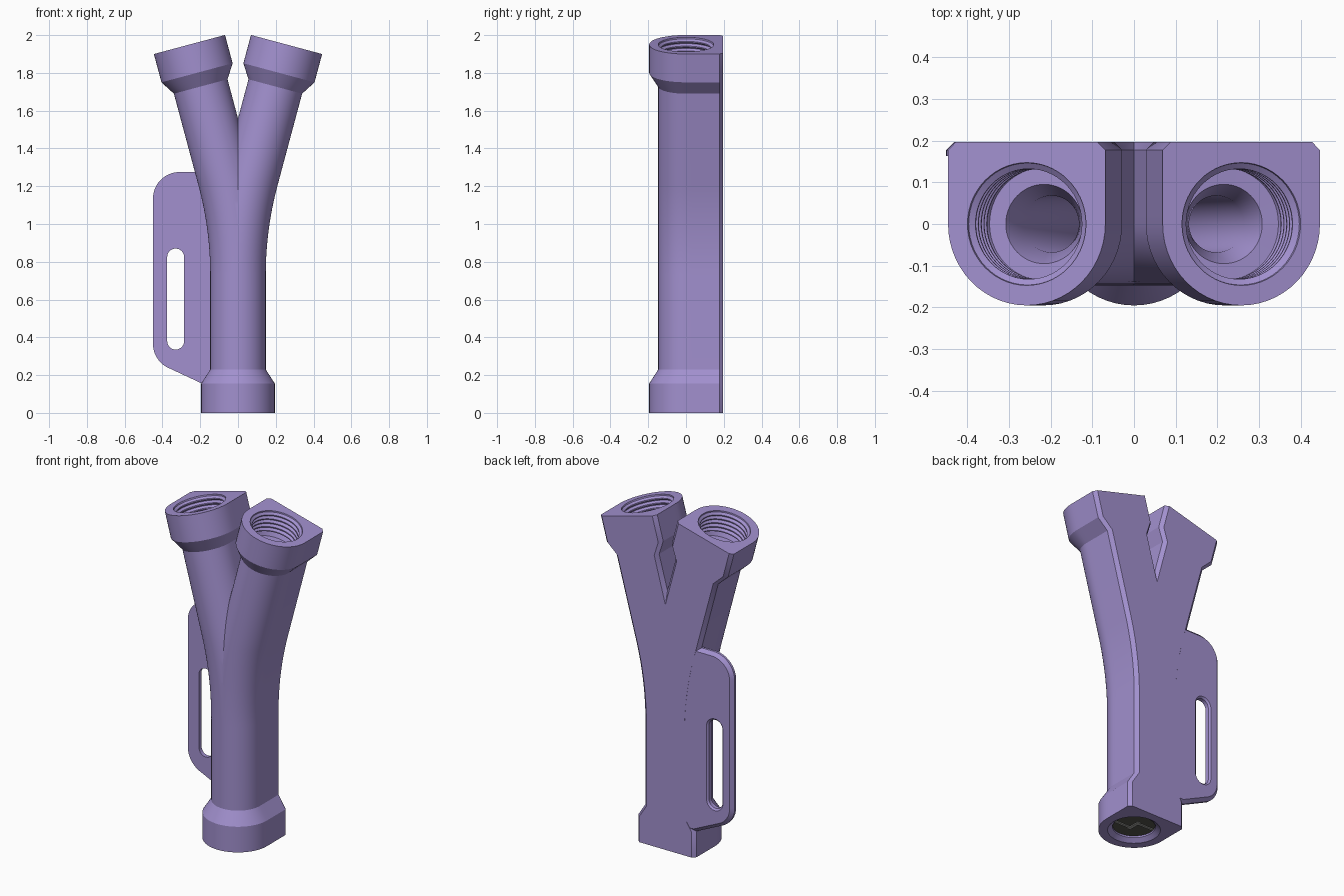
import bpy, bmesh, math
from mathutils import Matrix, Vector

if "Cube" in bpy.data.objects:
    bpy.data.objects.remove(bpy.data.objects["Cube"])

BACK = 0.197            # flat rear plane
CH = 0.02               # rear edge chamfer
TILT = math.radians(15)
STRAIGHT, BEND_R = 0.731, 1.975
BEND = BEND_R * TILT
LENGTH = STRAIGHT + BEND + 0.733


def material(name, rgb):
    m = bpy.data.materials.new(name)
    m.diffuse_color = (*rgb, 1)
    m.use_nodes = True
    m.node_tree.nodes["Principled BSDF"].inputs["Base Color"].default_value = m.diffuse_color
    return m


purple = material("soft_purple", (0.36, 0.28, 0.62))
dark = material("dark_grey", (0.09, 0.09, 0.075))
light = material("light_grey", (0.35, 0.35, 0.33))


def finish(bm, name, mat, smooth=True):
    bmesh.ops.recalc_face_normals(bm, faces=bm.faces[:])
    me = bpy.data.meshes.new(name)
    bm.to_mesh(me)
    bm.free()
    me.materials.append(mat)
    ob = bpy.data.objects.new(name, me)
    bpy.context.collection.objects.link(ob)
    if smooth:
        bpy.ops.object.select_all(action='DESELECT')
        ob.select_set(True)
        bpy.context.view_layer.objects.active = ob
        bpy.ops.object.shade_smooth_by_angle(angle=math.radians(30))
    return ob


def bridge(bm, a, b):
    n = len(a)
    for i in range(n):
        bm.faces.new((a[i], a[(i + 1) % n], b[(i + 1) % n], b[i]))


def path(s):
    """Centre (x, z) and lean angle at distance s along one branch."""
    if s <= STRAIGHT:
        return 0.0, s, 0.0
    a = min((s - STRAIGHT) / BEND_R, TILT)
    x = BEND_R * (1 - math.cos(a))
    z = STRAIGHT + BEND_R * math.sin(a)
    rest = max(s - STRAIGHT - BEND, 0)
    return x + rest * math.sin(a), z + rest * math.cos(a), a


HALF = 28


def d_section(r):
    """Round front, straight sides, chamfered flat back."""
    pts = [(r * math.cos(math.pi + math.pi * i / HALF),
            r * math.sin(math.pi + math.pi * i / HALF)) for i in range(HALF + 1)]
    side = [(r, (BACK - CH) * k / 6) for k in range(1, 7)]
    w = r - CH
    back = [(w - 2 * w * k / 14, BACK) for k in range(15)]
    return pts + side + back + [(-x, y) for x, y in reversed(side)]


COUNT = len(d_section(0.1))


def circle(r):
    pts = [math.pi + math.pi * i / HALF for i in range(HALF + 1)]
    rest = COUNT - HALF - 1
    pts += [math.pi * k / (rest + 1) for k in range(1, rest + 1)]
    return [(r * math.cos(a), r * math.sin(a)) for a in pts]


# Forked pipe: outer skin upwards, then bore downwards, as one closed loft
R, COLLAR = 0.147, 0.195
arc = [STRAIGHT + BEND * i / 16 for i in range(17)]
outer = [(0, COLLAR), (0.155, COLLAR), (0.23, R)] + [(s, R) for s in arc]
outer += [(LENGTH - 0.23, R), (LENGTH - 0.155, COLLAR), (LENGTH, COLLAR)]

depths = [(0, 0.147)]                      # socket thread ridges
for i in range(5):
    d = 0.008 + i * 0.026
    depths += [(d, 0.146), (d + 0.010, 0.132), (d + 0.016, 0.132), (d + 0.025, 0.146)]
depths += [(0.16, 0.135), (0.161, 0.095), (0.23, 0.068)]
inner = [(LENGTH - d, r) for d, r in depths]
inner += [(s, 0.068) for s in reversed(arc)]
inner += [(0.25, 0.068), (0.18, 0.11), (0.17, 0.118), (0.02, 0.118), (0, 0.145)]

bm = bmesh.new()
rings = []
for stations, section in ((outer, d_section), (inner, circle)):
    for s, r in stations:
        cx, cz, a = path(s)
        rings.append([bm.verts.new((cx + u * math.cos(a), v, cz - u * math.sin(a)))
                      for u, v in section(r)])
for a, b in zip(rings, rings[1:] + rings[:1]):
    bridge(bm, a, b)
# keep the right half and mirror it
bmesh.ops.bisect_plane(bm, geom=bm.verts[:] + bm.edges[:] + bm.faces[:], dist=1e-5,
                       plane_co=(0, 0, 0), plane_no=(1, 0, 0), clear_inner=True)
bmesh.ops.mirror(bm, geom=bm.verts[:] + bm.edges[:] + bm.faces[:],
                 matrix=Matrix.Identity(4), merge_dist=1e-4, axis='X')
finish(bm, "forked_pipe", purple)


def arc_pts(cx, cz, r, a0, a1, n):
    return [(cx + r * math.cos(math.radians(a0 + (a1 - a0) * i / n)),
             cz + r * math.sin(math.radians(a0 + (a1 - a0) * i / n))) for i in range(n + 1)]


def offset(pts, d):
    """Shift a counter-clockwise outline inwards by d."""
    out = []
    n = len(pts)
    for i in range(n):
        p, q, t = (Vector(pts[(i + k) % n]) for k in (-1, 0, 1))
        e1, e2 = (q - p).normalized(), (t - q).normalized()
        n1, n2 = Vector((-e1.y, e1.x)), Vector((-e2.y, e2.x))
        m = (n1 + n2).normalized()
        out.append(tuple(q + m * d / max(m.dot(n1), 0.3)))
    return out


# Side grip plate with a long slot
outline = [(-0.1, 0.155), (-0.1, 1.275)]
outline += arc_pts(-0.31, 1.135, 0.14, 90, 180, 12)
outline += arc_pts(-0.31, 0.365, 0.14, 180, 240, 8)
outline += [(-0.194, 0.157)]
slot = arc_pts(-0.33, 0.825, 0.045, 0, 180, 12) + arc_pts(-0.33, 0.38, 0.045, 180, 360, 12)

bm = bmesh.new()
caps = ([], [])
for pts, d in ((outline, CH), (slot, -0.01)):
    levels = [(0.163, pts), (BACK - abs(d), pts), (BACK - 0.0003, offset(pts, d))]
    loops = [[bm.verts.new((x, y, z)) for x, z in p] for y, p in levels]
    for a, b in zip(loops, loops[1:]):
        bridge(bm, a, b)
    for cap, loop in zip(caps, (loops[0], loops[-1])):
        cap += [bm.edges.get((loop[i - 1], loop[i])) for i in range(len(loop))]
for cap in caps:
    bmesh.ops.triangle_fill(bm, use_beauty=True, use_dissolve=False, edges=cap)
finish(bm, "grip_plate", purple)

# Insert disc inside the lower socket
bm = bmesh.new()
bmesh.ops.create_cone(bm, cap_ends=True, segments=40, radius1=0.1175, radius2=0.1175,
                      depth=0.02, matrix=Matrix.Translation((0, 0, 0.04)))
finish(bm, "insert_disc", dark)

# Thin ribs across the disc
bm = bmesh.new()
for x, y, w, h, rot in ((0, 0, 0.02, 0.09, 0), (-0.055, 0.03, 0.11, 0.016, 0),
                        (0.055, -0.03, 0.11, 0.016, 0)):
    bmesh.ops.create_cube(bm, size=1, matrix=Matrix.Translation((x, y, 0.028))
                          @ Matrix.Diagonal((w, h, 0.006, 1)))
finish(bm, "insert_ribs", light, smooth=False)
